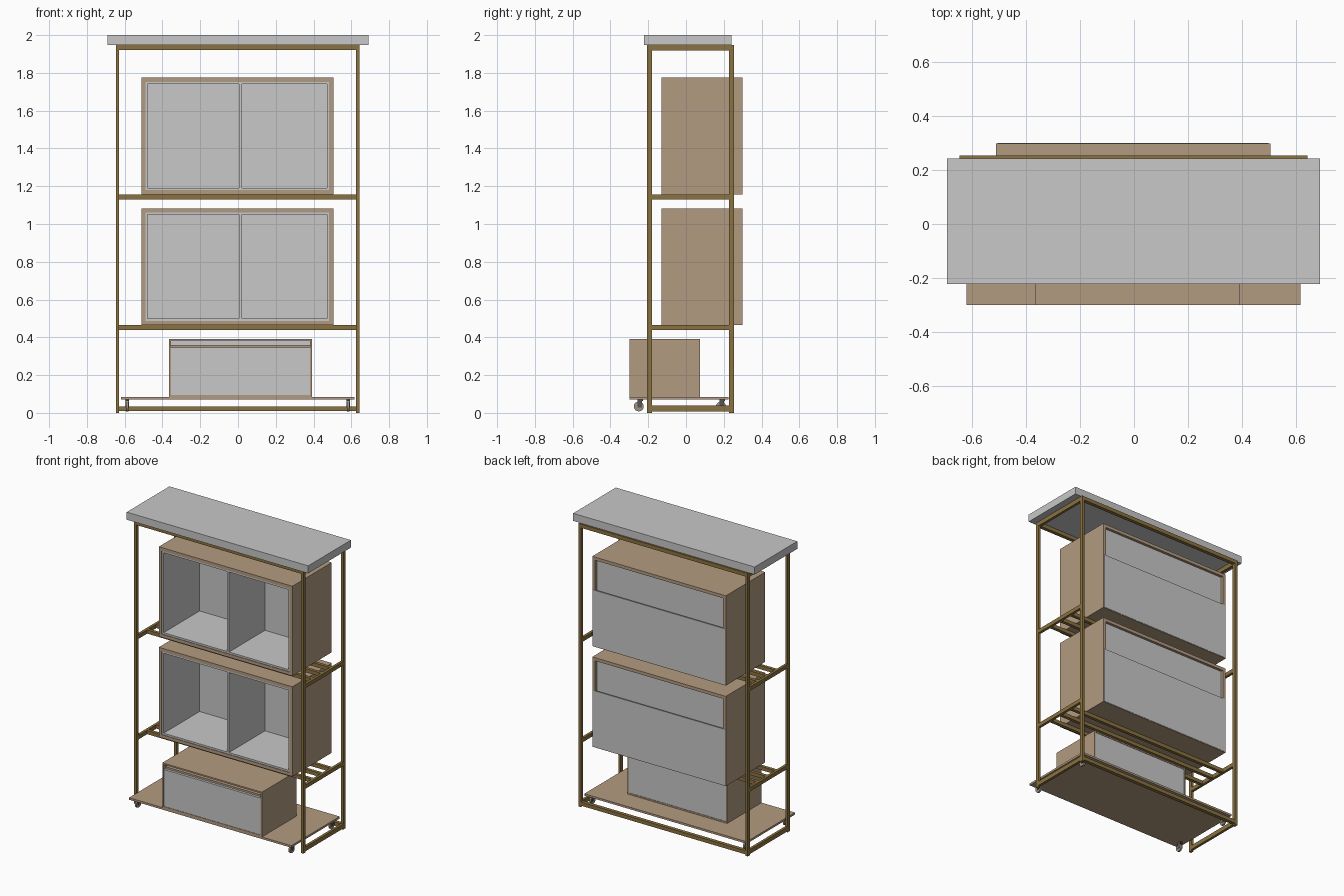
import bpy, bmesh, math
from mathutils import Matrix, Vector

if "Cube" in bpy.data.objects:
    bpy.data.objects.remove(bpy.data.objects["Cube"])


def material(name, rgb):
    m = bpy.data.materials.new(name)
    m.diffuse_color = (*rgb, 1)
    m.use_nodes = True
    m.node_tree.nodes["Principled BSDF"].inputs["Base Color"].default_value = m.diffuse_color
    return m


GREY = material("light grey", (0.58, 0.58, 0.58))
WOOD = material("pale wood", (0.45, 0.33, 0.22))
BRASS = material("aged brass", (0.26, 0.17, 0.052))
WHEEL = material("caster taupe", (0.34, 0.29, 0.23))
STEEL = material("dark steel", (0.10, 0.09, 0.08))


def finish(name, bm, mat):
    me = bpy.data.meshes.new(name)
    bm.to_mesh(me)
    bm.free()
    me.materials.append(mat)
    ob = bpy.data.objects.new(name, me)
    bpy.context.collection.objects.link(ob)
    return ob


def boxes(name, mat, *bounds):
    """One object from boxes given as (x0, x1, y0, y1, z0, z1)."""
    bm = bmesh.new()
    for x0, x1, y0, y1, z0, z1 in bounds:
        mid = Vector((x0 + x1, y0 + y1, z0 + z1)) / 2
        size = Matrix.Diagonal((x1 - x0, y1 - y0, z1 - z0, 1))
        bmesh.ops.create_cube(bm, size=1, matrix=Matrix.Translation(mid) @ size)
    return finish(name, bm, mat)


def ring(x0, x1, y0, y1, z0, z1, t):
    """Four boards forming a rectangular tube along y."""
    return [(x0, x1, y0, y1, z1 - t, z1), (x0, x1, y0, y1, z0, z0 + t),
            (x0, x0 + t, y0, y1, z0 + t, z1 - t), (x1 - t, x1, y0, y1, z0 + t, z1 - t)]


# Top slab
boxes("top_slab", GREY, (-0.692, 0.69, -0.222, 0.242, 1.948, 2.0))

# Tube frame: posts, top rails, bottom rails
X0, X1, Y0, Y1, TX, TY = -0.647, 0.642, -0.206, 0.253, 0.018, 0.025
ends = ((X0, X0 + TX), (X1 - TX, X1))
depths = ((Y0, Y0 + TY), (Y1 - TY, Y1))
boxes("frame_posts", BRASS, *[(a, b, c, d, 0, 1.948) for a, b in ends for c, d in depths])
boxes("frame_top_rails", BRASS,
      *[(X0 + TX, X1 - TX, c, d, 1.922, 1.948) for c, d in depths],
      *[(a, b, Y0 + TY, Y1 - TY, 1.918, 1.948) for a, b in ends])
boxes("frame_bottom_rails", BRASS,
      (X0 + TX, X1 - TX, *depths[1], 0.01, 0.035),
      *[(a, b, Y0 + TY, Y1 - TY, 0.008, 0.038) for a, b in ends])

# Shelf supports and the open crates on them
CX0, CX1, CY0, CY1 = -0.512, 0.505, -0.13, 0.298
for label, z0 in (("lower", 0.465), ("upper", 1.157)):
    z1 = z0 + 0.618
    boxes(label + "_shelf_bars", BRASS,
          *[(a, b, Y0 + TY, Y1 - TY, z0 - 0.027, z0) for a, b in ends],
          *[(X0 + TX, X1 - TX, y - 0.011, y + 0.011, z0 - 0.026, z0 - 0.001)
            for y in (-0.08, 0.02, 0.12)])
    boxes(label + "_crate_shell", WOOD, *ring(CX0, CX1, CY0, CY1, z0, z1, 0.022))
    lx0, lx1, lz0, lz1 = CX0 + 0.022, CX1 - 0.022, z0 + 0.022, z1 - 0.022
    boxes(label + "_crate_lining", GREY,
          *ring(lx0, lx1, CY0 + 0.004, 0.265, lz0, lz1, 0.012),
          (0.004, 0.02, CY0 + 0.004, 0.265, lz0 + 0.012, lz1 - 0.012),
          (lx0, lx1, 0.265, 0.28, lz0, lz1))
    boxes(label + "_crate_back_panel", GREY,
          (CX0 + 0.006, CX1 - 0.006, CY1 - 0.006, CY1 + 0.002, z0 + 0.004, z0 + 0.39))

# Rolling board with the drawer box
boxes("rolling_board", WOOD, (-0.62, 0.616, -0.30, 0.226, 0.07, 0.084))
boxes("drawer_shell", WOOD, *ring(-0.366, 0.392, -0.30, 0.075, 0.084, 0.392, 0.01))
boxes("drawer_inner_top", WOOD, (-0.356, 0.382, -0.28, 0.06, 0.345, 0.36))
boxes("drawer_front", GREY, (-0.356, 0.382, -0.297, -0.28, 0.094, 0.347))
boxes("drawer_back", GREY, (-0.356, 0.382, 0.06, 0.072, 0.094, 0.382))

# Casters
for xn, x in (("left", -0.586), ("right", 0.583)):
    for yn, y in (("front", -0.25), ("back", 0.185)):
        bm = bmesh.new()
        turn = Matrix.Translation((x, y, 0.034)) @ Matrix.Rotation(math.pi / 2, 4, 'Y')
        bmesh.ops.create_cone(bm, cap_ends=True, segments=20, radius1=0.026,
                              radius2=0.026, depth=0.012, matrix=turn)
        finish(f"{yn}_{xn}_caster_wheel", bm, WHEEL)
        boxes(f"{yn}_{xn}_caster_fork", STEEL,
              (x - 0.009, x - 0.006, y - 0.007, y + 0.016, 0.028, 0.064),
              (x + 0.006, x + 0.009, y - 0.007, y + 0.016, 0.028, 0.064),
              (x - 0.009, x + 0.009, y - 0.007, y + 0.022, 0.062, 0.07))
